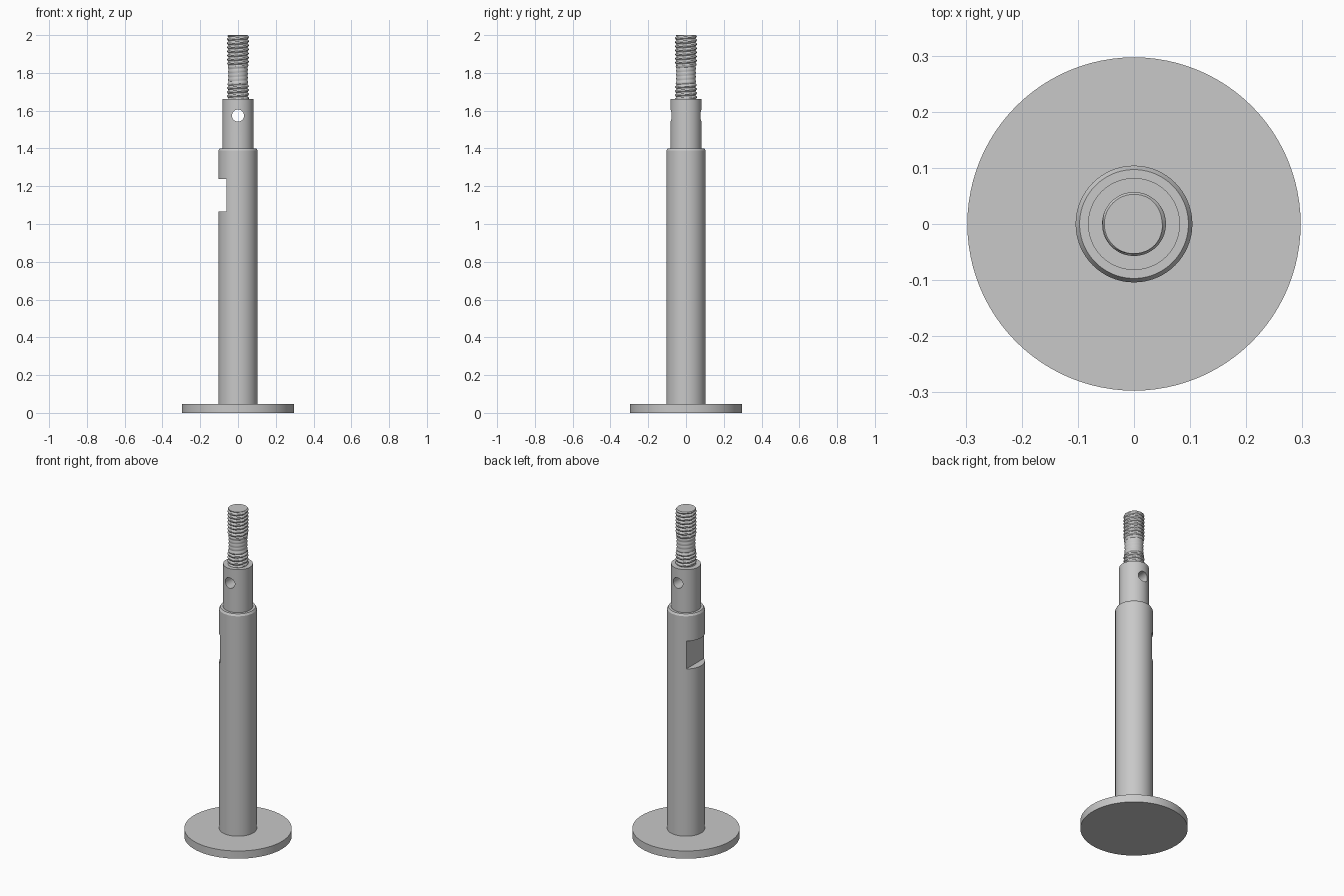
import bpy
import bmesh
import math

SEGMENTS = 96

cube = bpy.data.objects.get("Cube")
if cube:
    bpy.data.objects.remove(cube, do_unlink=True)

# Single steel grey
steel = bpy.data.materials.new("steel grey")
steel.use_nodes = True
steel.diffuse_color = (0.58, 0.58, 0.58, 1)
steel.node_tree.nodes["Principled BSDF"].inputs["Base Color"].default_value = steel.diffuse_color


def activate(obj):
    bpy.ops.object.select_all(action="DESELECT")
    obj.select_set(True)
    bpy.context.view_layer.objects.active = obj


def lathe(name, heights, radius_at, segments=SEGMENTS):
    """Stack capped rings; radius_at(ring index, height, turn) gives the radius."""
    bm = bmesh.new()
    rings = []
    for i, z in enumerate(heights):
        ring = []
        for s in range(segments):
            turn = s / segments
            r = radius_at(i, z, turn)
            a = turn * math.tau
            ring.append(bm.verts.new((r * math.cos(a), r * math.sin(a), z)))
        rings.append(ring)
    for low, high in zip(rings, rings[1:]):
        for s in range(segments):
            t = (s + 1) % segments
            bm.faces.new((low[s], low[t], high[t], high[s]))
    bm.faces.new(rings[0][::-1])
    bm.faces.new(rings[-1])
    mesh = bpy.data.meshes.new(name)
    bm.to_mesh(mesh)
    bm.free()
    mesh.materials.append(steel)
    obj = bpy.data.objects.new(name, mesh)
    bpy.context.collection.objects.link(obj)
    return obj


def turned(name, profile):
    """Turned part from (radius, height) pairs."""
    return lathe(name, [z for r, z in profile], lambda i, z, turn: profile[i][0])


def cut(obj, cutter):
    cutter.hide_render = True
    cutter.data.materials.append(steel)
    mod = obj.modifiers.new("cut", "BOOLEAN")
    mod.operation = "DIFFERENCE"
    mod.solver = "EXACT"
    mod.object = cutter
    activate(obj)
    bpy.ops.object.modifier_apply(modifier=mod.name)
    bpy.data.objects.remove(cutter, do_unlink=True)


# Round foot plate
base_disc = turned("base_disc", [(0.297, 0), (0.297, 0.047)])

# Main shaft with chamfered shoulder and a flat notch on the -x side
shaft = turned("shaft", [(0.104, 0.04), (0.104, 1.388), (0.097, 1.4)])
bpy.ops.mesh.primitive_cube_add(size=1, location=(-0.161, 0, 1.152))
notch = bpy.context.object
notch.scale = (0.2, 0.4, 0.17)
cut(shaft, notch)

# Narrow collar with a cross hole from front to back
collar = turned("collar", [(0.082, 1.39), (0.082, 1.662)])
bpy.ops.mesh.primitive_cylinder_add(vertices=48, radius=0.032, depth=0.4,
                                    location=(0, 0, 1.574),
                                    rotation=(math.pi / 2, 0, 0))
cut(collar, bpy.context.object)

# Threaded stud: helical ridge, fading out around the middle
BOTTOM, TOP, PITCH, STEPS = 1.655, 2.0, 0.0215, 8
CORE, DEPTH = 0.05, 0.007


def thread_radius(i, z, turn):
    phase = (z / PITCH - turn) % 1
    ridge = min(1, 1.5 * (1 - abs(2 * phase - 1)))
    fade = min(1, max(0.25, (abs(z - 1.79) - 0.02) / 0.04))
    radius = CORE + DEPTH * ridge * fade
    return min(radius, 0.053 + (TOP - z))


count = round((TOP - BOTTOM) / PITCH * STEPS)
levels = [BOTTOM + (TOP - BOTTOM) * k / count for k in range(count + 1)]
stud = lathe("threaded_stud", levels, thread_radius, 64)

for part in (base_disc, shaft, collar, stud):
    activate(part)
    bpy.ops.object.shade_smooth_by_angle(angle=math.radians(30))
